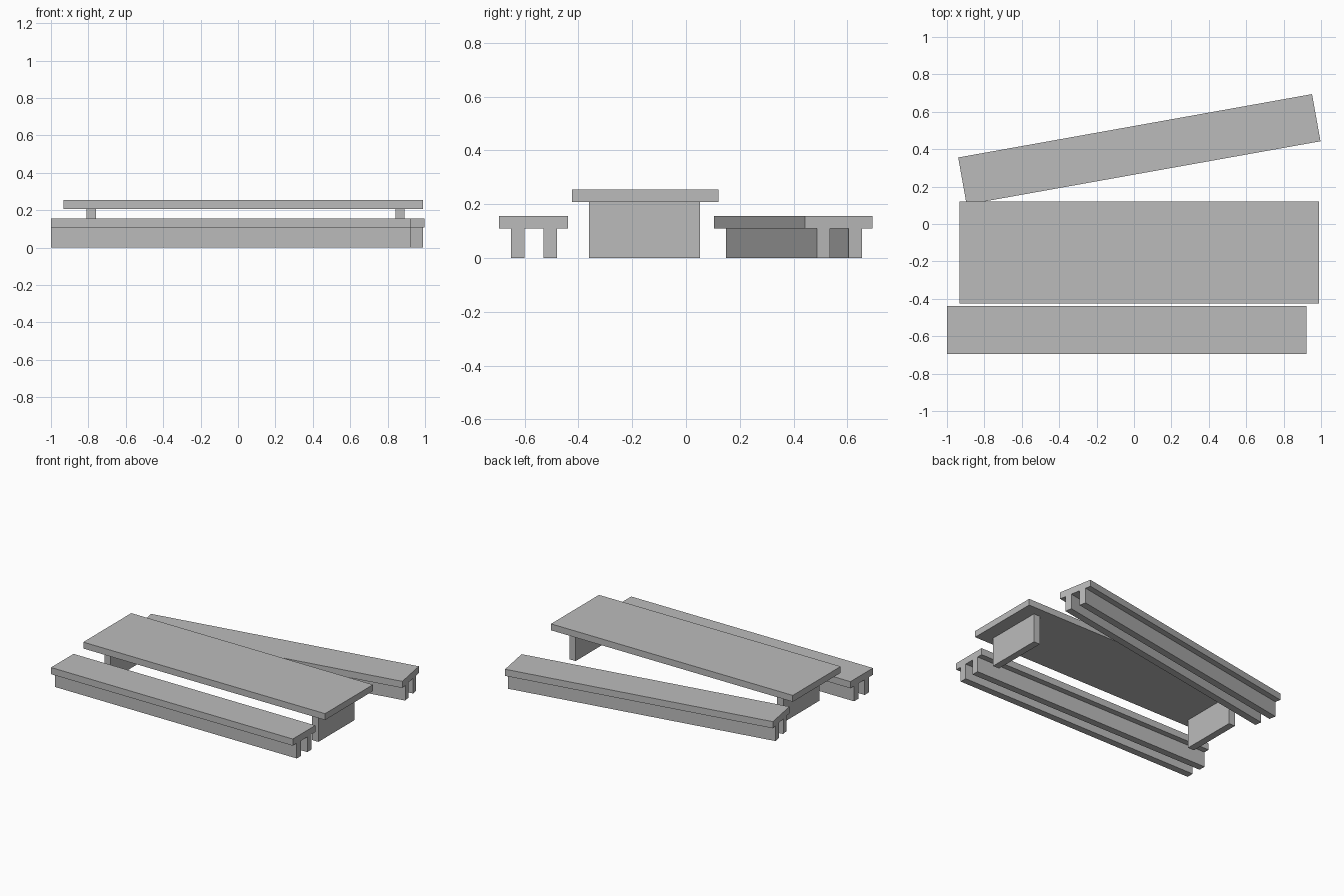
import bpy
import math
from mathutils import Matrix

cube = bpy.data.objects.get("Cube")
if cube:
    bpy.data.objects.remove(cube, do_unlink=True)

# Single grey finish
GREY = (0.5, 0.5, 0.5, 1)
grey = bpy.data.materials.new("plain grey")
grey.use_nodes = True
grey.diffuse_color = GREY
grey.node_tree.nodes["Principled BSDF"].inputs["Base Color"].default_value = GREY


def box(name, centre, size, place=Matrix()):
    """Box with its centre and size given in the frame of 'place'."""
    bpy.ops.mesh.primitive_cube_add(size=1)
    ob = bpy.context.object
    ob.name = ob.data.name = name
    ob.data.transform(Matrix.Translation(centre) @ Matrix.Diagonal((*size, 1)))
    ob.matrix_world = place
    ob.data.materials.append(grey)
    return ob


LENGTH = 1.922

# Table: top slab on two end panels
table = Matrix.Translation((0.028, -0.152, 0))
box("table_top", (0, 0, 0.231), (LENGTH, 0.545, 0.046), table)
for side, x in (("right", -0.813), ("left", 0.838)):
    box(f"table_leg_{side}", (x, -0.002, 0.104), (0.05, 0.412, 0.208), table)


def bench(name, x, y, angle):
    """Seat plank on two full-length rails."""
    place = Matrix.Translation((x, y, 0)) @ Matrix.Rotation(math.radians(angle), 4, 'Z')
    box(f"{name}_seat", (0, 0, 0.133), (LENGTH, 0.256, 0.048), place)
    for rail, offset in (("front", -0.058), ("back", 0.062)):
        box(f"{name}_{rail}_rail", (0, offset, 0.0545), (LENGTH, 0.05, 0.109), place)


bench("front_bench", -0.039, -0.567, 0)
bench("back_bench", 0.0285, 0.399, 10.15)
